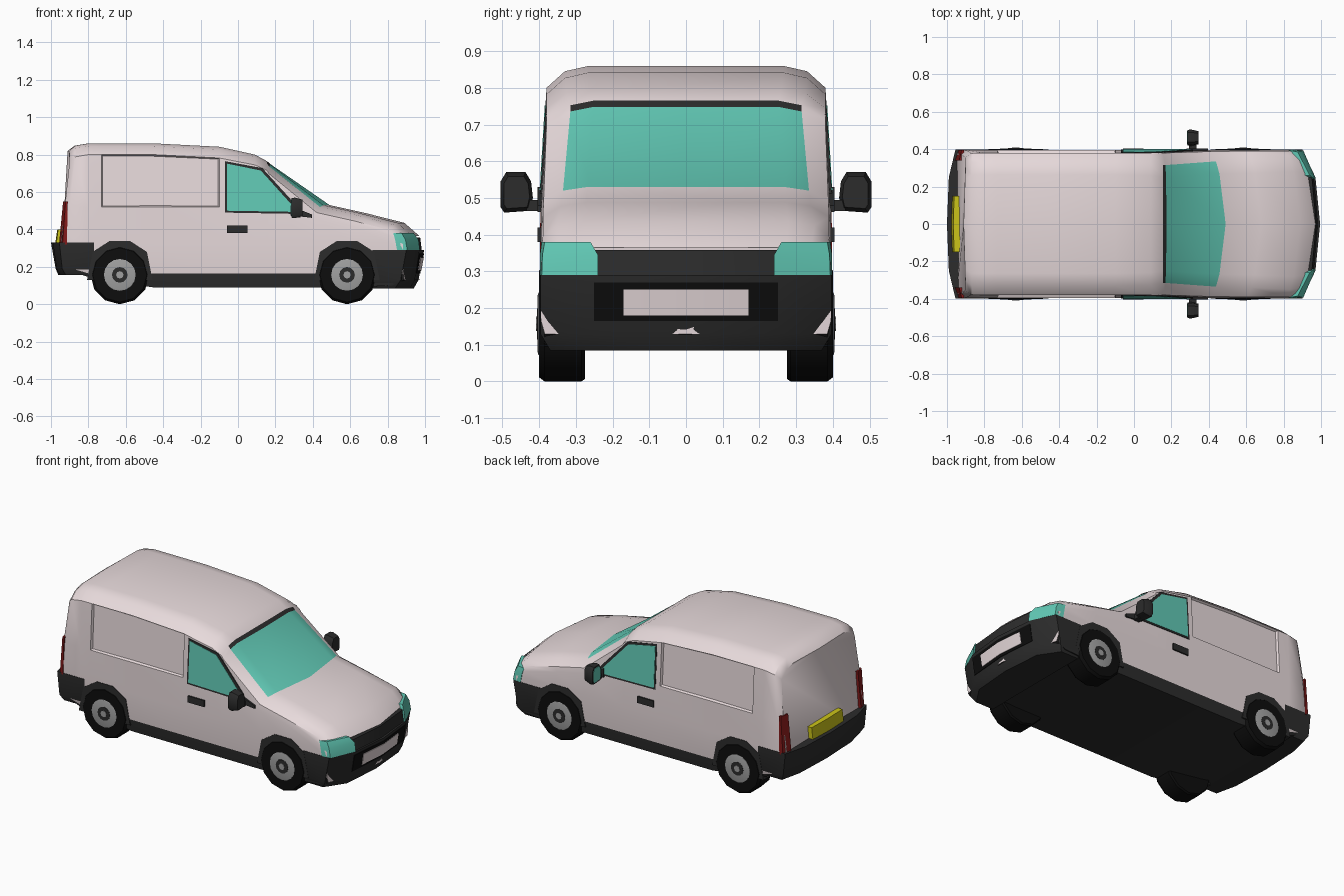
import bpy, bmesh, math
from mathutils import Vector

if "Cube" in bpy.data.objects:
    bpy.data.objects.remove(bpy.data.objects["Cube"])

def material(name, r, g, b):
    m = bpy.data.materials.new(name)
    m.diffuse_color = (r, g, b, 1)
    m.use_nodes = True
    m.node_tree.nodes["Principled BSDF"].inputs["Base Color"].default_value = m.diffuse_color
    return m

WHITE = material("paint", .80, .70, .71)
DARK = material("dark_trim", .025, .025, .025)
GLASS = material("glass", .12, .58, .46)
TYRE = material("rubber", .004, .004, .004)
RIM = material("rim_grey", .35, .35, .35)
RED = material("red_lens", .22, .01, .01)
YELLOW = material("yellow_plate", .60, .55, .01)

def loft(name, rings, mats, mirror=False, pick=None, inset=None, angle=40):
    """Skin closed rings of 3D points; pick(i, j) chooses the material slot."""
    bm = bmesh.new()
    vs = [[bm.verts.new(p) for p in r] for r in rings]
    n, recess = len(vs[0]), []
    for i in range(len(vs) - 1):
        for j in range(n):
            k = (j + 1) % n
            f = bm.faces.new((vs[i][j], vs[i][k], vs[i + 1][k], vs[i + 1][j]))
            f.material_index = pick(i, j) if pick else 0
            if inset and inset(i, j):
                recess.append(f)
    for r in (vs[0], vs[-1]):
        bm.faces.new(r)
    bmesh.ops.recalc_face_normals(bm, faces=bm.faces)
    if recess:
        bmesh.ops.inset_region(bm, faces=recess, thickness=.008, depth=-.014)
    me = bpy.data.meshes.new(name)
    bm.to_mesh(me)
    bm.free()
    for m in mats:
        me.materials.append(m)
    ob = bpy.data.objects.new(name, me)
    bpy.context.collection.objects.link(ob)
    if mirror:
        ob.modifiers.new("mirror", 'MIRROR').use_axis = (False, True, False)
    bpy.ops.object.select_all(action='DESELECT')
    ob.select_set(True)
    bpy.context.view_layer.objects.active = ob
    bpy.ops.object.shade_smooth_by_angle(angle=math.radians(angle))
    return ob

def plan(name, levels, mat):
    """Stack of half outlines (x, y) ending on y = 0, mirrored across y."""
    rings = []
    for z, half in levels:
        full = half + [(x, -y) for x, y in half[-2::-1]]
        rings.append([(x, y, z) for x, y in full])
    return loft(name, rings, [mat])

def side(name, pts, depth, out, mat):
    """Panel drawn in x, z on both flanks; out(z) is its outer y."""
    return loft(name, [[(x, out(z) - depth, z) for x, z in pts],
                       [(x, out(z), z) for x, z in pts]], [mat], mirror=True)

# body shell: x, floor z, roof z, shoulder drop, shoulder y, roof edge y, bow in plan
STATIONS = [
    (-.965, .20, .82, .06, .355, .30, -.02), (-.93, .19, .848, .06, .378, .33, -.01),
    (-.80, .145, .86, .06, .38, .33, 0), (-.73, .13, .86, .06, .38, .33, 0),
    (-.45, .09, .86, .06, .38, .33, 0), (-.10, .09, .842, .06, .38, .33, 0),
    (.09, .09, .80, .055, .38, .325, 0), (.155, .09, .765, .05, .38, .315, 0),
    (.175, .09, .748, .05, .38, .315, .01), (.49, .09, .53, .04, .388, .335, .07),
    (.68, .09, .488, .04, .39, .34, .07), (.89, .10, .435, .04, .39, .35, .07),
    (.97, .13, .365, .02, .385, .34, .085)]
rings = []
for x, zb, zt, d, y5, y6, s in STATIONS:
    z5 = zt - d
    z4 = min(.52, z5 - .03)
    w = .395 if x > -.95 else .375
    half = [(0, zb), (w - .01, zb), (w, max(.165, zb + .01)), (w, min(.33, z4 - .04)), (w, z4),
            (y5, z5), (y6, zt - .25 * d), (.8 * y6, zt), (0, zt)]
    ring = half + [(-y, z) for y, z in half[-2:0:-1]]
    lean = .11 if x < -.9 else 0
    rings.append([(x - s * (y / .39) ** 2 + lean * max(0, z - .33), y, z) for y, z in ring])

def body_mat(i, j):
    k = min(j, 15 - j)
    if k < 2:
        return 1
    if k > 5 and i in (7, 8):
        return 1 if i == 7 else 2
    return 0

loft("body_shell", rings, [WHITE, DARK, GLASS], pick=body_mat,
     inset=lambda i, j: min(j, 15 - j) == 4 and i in (3, 4))

# bumpers and grille
plan("front_bumper", [
    (.085, [(.72, .37), (.84, .37), (.92, .25), (.94, 0)]),
    (.13, [(.72, .397), (.87, .397), (.945, .25), (.965, 0)]),
    (.29, [(.72, .397), (.90, .397), (.97, .25), (.995, 0)])], DARK)
plan("grille", [
    (.27, [(.80, .375), (.893, .375), (.965, .24), (.985, 0)]),
    (.358, [(.80, .375), (.885, .375), (.952, .24), (.974, 0)])], DARK)
plan("rear_bumper", [
    (.155, [(-.77, .38), (-.92, .38), (-.95, .25), (-.96, 0)]),
    (.19, [(-.77, .397), (-.94, .397), (-.97, .25), (-.975, 0)]),
    (.33, [(-.77, .397), (-.955, .397), (-.99, .25), (-1, 0)])], DARK)

# number plates
def front_panel(name, y, z0, z1, off, mat):
    levels = []
    for z in (z0, z1):
        t = (z - .13) / .16
        mid, edge = .965 + .03 * t, .945 + .025 * t
        xe = mid + (edge - mid) * y / .25 + off
        levels.append((z, [(.90, y), (xe, y), (mid + off, 0)]))
    plan(name, levels, mat)

front_panel("plate_surround", .25, .165, .27, .003, TYRE)
front_panel("front_plate", .17, .18, .25, .006, WHITE)
plan("rear_plate", [(.32, [(-.92, .15), (-.972, .15), (-.978, 0)]),
                    (.40, [(-.92, .15), (-.962, .15), (-.966, 0)])], YELLOW)

# lamps
def lamp(name, levels, mat):
    loft(name, [[(x, y, z) for x, y in p] for z, p in levels], [mat], mirror=True)

lamp("headlight", [
    (.29, [(.85, .34), (.85, .398), (.905, .393), (.972, .24), (.93, .24)]),
    (.345, [(.84, .34), (.84, .398), (.895, .391), (.965, .24), (.92, .24)]),
    (.38, [(.83, .34), (.83, .393), (.875, .385), (.94, .26), (.90, .26)])], GLASS)
lamp("tail_light", [
    (.32, [(-.915, .34), (-.915, .398), (-.938, .396), (-.957, .34)]),
    (.55, [(-.91, .34), (-.91, .396), (-.922, .394), (-.935, .34)])], RED)

# door windows with dark surrounds, handles
flank = lambda off: (lambda z: .395 - .015 * (z - .5) / .25 + off)
side("window_surround", [(-.07, .49), (-.07, .765), (.13, .728), (.315, .525), (.315, .483)],
     .03, flank(.003), DARK)
side("door_window", [(-.06, .50), (-.06, .752), (.122, .715), (.298, .52), (.298, .494)],
     .03, flank(.005), GLASS)
side("door_handle", [(-.06, .38), (-.06, .42), (.05, .42), (.05, .38)],
     .03, lambda z: .404, DARK)

# wing mirrors
side("mirror_mount", [(.28, .475), (.28, .53), (.32, .51), (.395, .48), (.395, .462)],
     .04, lambda z: .404, DARK)
side("mirror_stalk", [(.295, .465), (.295, .495), (.335, .495), (.335, .465)],
     .06, lambda z: .435, DARK)

def mirror_ring(x, g):
    pts = [(.425, .465), (.417, .50), (.422, .545), (.437, .57), (.49, .57), (.505, .545),
           (.505, .475), (.495, .46)]
    return [(x, .462 + (y - .462) * g, .515 + (z - .515) * g) for y, z in pts]

loft("mirror_housing", [mirror_ring(.285, .95), mirror_ring(.305, 1), mirror_ring(.345, .8)],
     [DARK], mirror=True)
loft("mirror_glass", [mirror_ring(.283, .8), mirror_ring(.29, .8)], [GLASS], mirror=True)

# wheel arches and wheels
ARCH = [(-.175, .13), (-.145, .28), (-.055, .338), (.055, .338), (.145, .28), (.175, .13)]

def disc(name, cx, steps, mat, n=12):
    """Turned part about a wheel axle: steps of (y, radius)."""
    loft(name, [[(cx + r * math.sin(2 * math.pi * i / n), y,
                  .157 - r * math.cos(2 * math.pi * i / n)) for i in range(n)]
                for y, r in steps], [mat], mirror=True, angle=32)

for tag, cx in (("front", .583), ("rear", -.632)):
    side(tag + "_arch", [(cx + x, z) for x, z in ARCH], .1, lambda z: .398, DARK)
    disc(tag + "_tyre", cx, [(.275, .15), (.285, .157), (.385, .157), (.401, .145)], TYRE)
    disc(tag + "_rim", cx, [(.36, .085), (.402, .085), (.404, .078)], RIM, 16)
    disc(tag + "_hub_recess", cx, [(.36, .042), (.406, .042)], DARK, 12)
    disc(tag + "_hub_cap", cx, [(.36, .02), (.408, .02)], RIM, 8)
